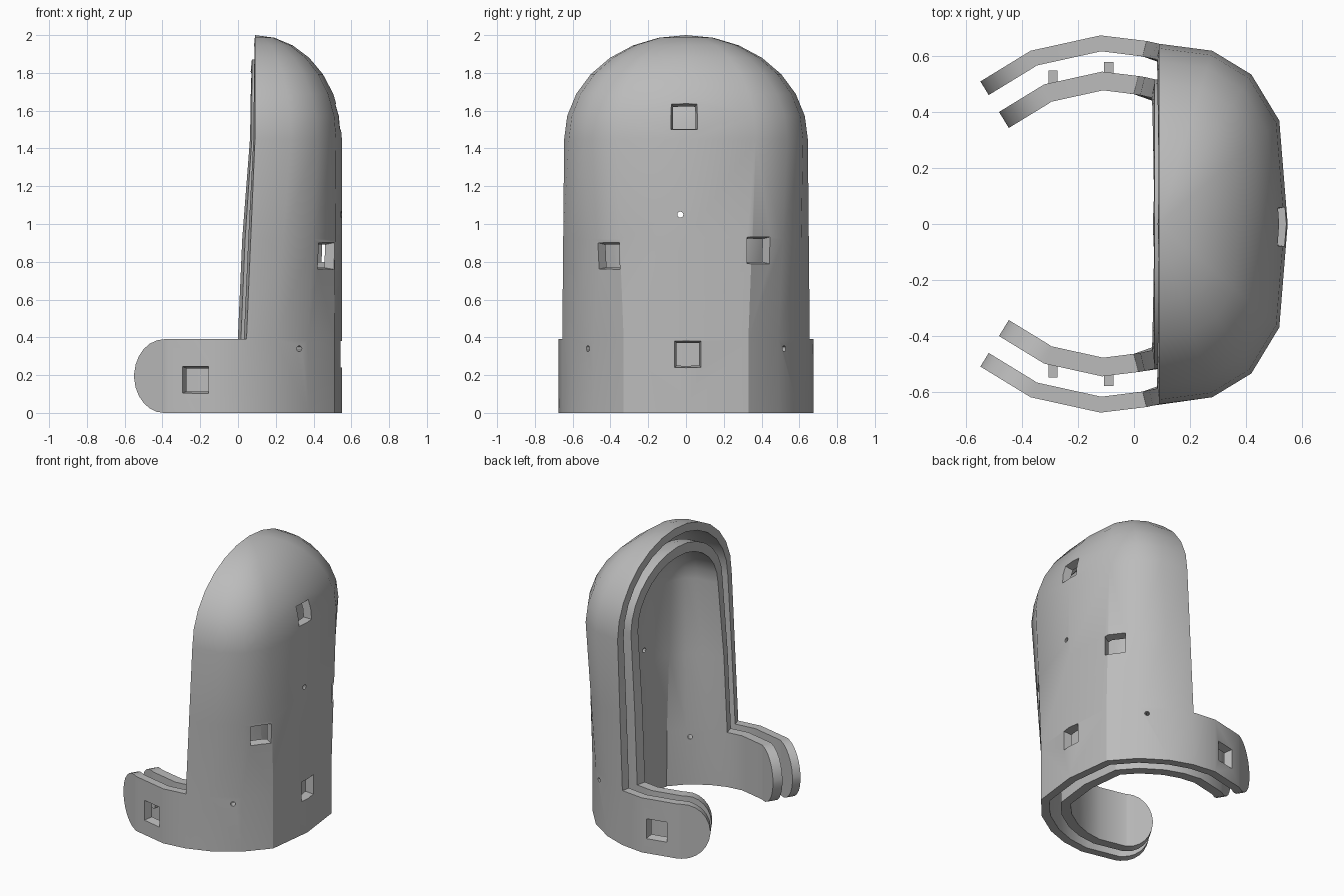
import bpy, bmesh
from math import sin, cos, pi, sqrt, radians
from mathutils import Vector

if "Cube" in bpy.data.objects:
    bpy.data.objects.remove(bpy.data.objects["Cube"])

grey = bpy.data.materials.new("light grey plastic")
grey.use_nodes = True
grey.diffuse_color = (0.5, 0.5, 0.5, 1)
grey.node_tree.nodes["Principled BSDF"].inputs["Base Color"].default_value = (0.5, 0.5, 0.5, 1)

# Half outlines (x, y) from the middle of the wall to the open edge
LOW = [(0.55, 0), (0.51, 0.33), (0.37, 0.49), (0.2, 0.6), (0.045, 0.655)]
HIGH = [(0.55, 0), (0.52, 0.37), (0.42, 0.535), (0.28, 0.62), (0.09, 0.645)]
ARM = [(-0.12, 0.675), (-0.37, 0.62), (-0.55, 0.51)]
BAND, SPRING, TOP = 0.39, 1.45, 2.0


def full(half):
    return [Vector((x, -y)) for x, y in reversed(half)] + [Vector(p) for p in half[1:]]


def inset(path, d):
    """Move an outline inward by d with mitred corners."""
    normals = []
    for a, b in zip(path, path[1:]):
        t = (b - a).normalized()
        normals.append(Vector((-t.y, t.x)))
    result = []
    for i, p in enumerate(path):
        n1, n2 = normals[max(i - 1, 0)], normals[min(i, len(normals) - 1)]
        m = (n1 + n2).normalized()
        result.append(p + m * (d / m.dot(n1)))
    return result


def finish(obj):
    obj.data.materials.clear()
    obj.data.materials.append(grey)
    bpy.ops.object.select_all(action='DESELECT')
    obj.select_set(True)
    bpy.context.view_layer.objects.active = obj
    bpy.ops.object.shade_smooth_by_angle(angle=radians(30))


def new_object(name, bm):
    mesh = bpy.data.meshes.new(name)
    bm.to_mesh(mesh)
    bm.free()
    obj = bpy.data.objects.new(name, mesh)
    bpy.context.collection.objects.link(obj)
    return obj


def skin(bm, lower, upper):
    for i in range(len(lower) - 1):
        bm.faces.new((lower[i], lower[i + 1], upper[i + 1], upper[i]))


def shell(name, d, thickness, cutters):
    bm = bmesh.new()
    # Band with two arms whose ends are rounded
    band = inset(full(LOW + ARM), d)
    half_h = BAND / 2
    columns = [(p, half_h) for p in band[1:-1]]
    for k in range(7):
        tau = sin(k / 6 * pi / 2 * 0.96)
        t = 0.12 + 0.88 * tau
        h = half_h * sqrt(1 - tau * tau)
        columns.insert(0, (band[1].lerp(band[0], t), h))
        columns.append((band[-2].lerp(band[-1], t), h))
    low = [bm.verts.new((p.x, p.y, half_h - h)) for p, h in columns]
    row = [bm.verts.new((p.x, p.y, half_h + h)) for p, h in columns]
    skin(bm, low, row)
    # Tall wall above the band
    mid = len(columns) // 2
    row = row[mid - 4:mid + 5]
    base = inset(full(LOW), d)
    crown = inset(full(HIGH), d)
    for f in (0.5, 1):
        z = BAND + (SPRING - BAND) * f
        nxt = [bm.verts.new((*a.lerp(b, f), z)) for a, b in zip(base, crown)]
        skin(bm, row, nxt)
        row = nxt
    # Half dome
    edge = crown[0].x
    for k in range(1, 7):
        a = k / 7 * pi / 2
        z = SPRING + (TOP - SPRING - d) * sin(a)
        nxt = [bm.verts.new((edge + (p.x - edge) * cos(a), p.y * cos(a), z)) for p in crown]
        skin(bm, row, nxt)
        row = nxt
    tip = bm.verts.new((edge, 0, TOP - d))
    for a, b in zip(row, row[1:]):
        bm.faces.new((a, b, tip))
    obj = new_object(name, bm)
    solid = obj.modifiers.new("wall", 'SOLIDIFY')
    solid.thickness = thickness
    solid.offset = -1
    for c in cutters:
        cut = obj.modifiers.new("cut", 'BOOLEAN')
        cut.object = c
        cut.operation = 'DIFFERENCE'
        cut.solver = 'EXACT'
    bpy.context.view_layer.update()
    graph = bpy.context.evaluated_depsgraph_get()
    mesh = bpy.data.meshes.new_from_object(obj.evaluated_get(graph))
    obj.modifiers.clear()
    obj.data = mesh
    finish(obj)
    return obj


def cutter(pos, normal, sides, inner, outer, depth, out):
    """Tapered prism along the wall normal."""
    bm = bmesh.new()
    bmesh.ops.create_cone(bm, cap_ends=True, segments=sides,
                          radius1=inner, radius2=outer, depth=depth)
    obj = new_object("cutter", bm)
    n = Vector(normal).normalized()
    side = Vector((0, 0, 1)).cross(n).normalized()
    up = n.cross(side)
    for v in obj.data.vertices:
        x, y, z = v.co
        if sides == 4:
            x, y = (x - y) / sqrt(2), (x + y) / sqrt(2)
        v.co = Vector(pos) + side * x + up * y + n * (z + out - depth / 2)
    obj.hide_render = True
    return obj


# Square windows in the outer wall
windows = [((0.54, -0.01, 1.57), (1, 0, 0.1)), ((0.55, 0.01, 0.31), (1, 0, 0)),
           ((0.47, -0.41, 0.83), (0.82, -0.57, 0)), ((0.485, 0.385, 0.86), (0.82, 0.57, 0)),
           ((-0.225, -0.652, 0.175), (-0.21, -0.98, 0)),
           ((-0.225, 0.652, 0.175), (-0.21, 0.98, 0))]
window_cutters = [cutter(p, n, 4, 0.078, 0.108, 0.12, 0.03) for p, n in windows]

# Small round holes through both walls
holes = [((0.55, -0.03, 1.05), (1, 0, 0)), ((0.325, -0.52, 0.34), (0.55, -0.83, 0)),
         ((0.325, 0.52, 0.34), (0.55, 0.83, 0))]
hole_cutters = [cutter(p, n, 12, 0.016, 0.016, 0.4, 0.05) for p, n in holes]

shell("outer_shell", 0, 0.057, window_cutters + hole_cutters)
shell("inner_shell", 0.128, 0.067, hole_cutters)
for c in window_cutters + hole_cutters:
    bpy.data.objects.remove(c)

# Spacer pegs standing on the inner arms
for side, word in ((1, "back"), (-1, "front")):
    for x, y, place in ((-0.29, 0.525, "outer"), (-0.09, 0.555, "inner")):
        bm = bmesh.new()
        bmesh.ops.create_cube(bm, size=1)
        peg = new_object(f"{word}_{place}_peg", bm)
        for v in peg.data.vertices:
            v.co = Vector((x + v.co.x * 0.033, side * (y + v.co.y * 0.05), 0.175 + v.co.z * 0.033))
        finish(peg)
        if side < 0:
            peg.data.flip_normals()
